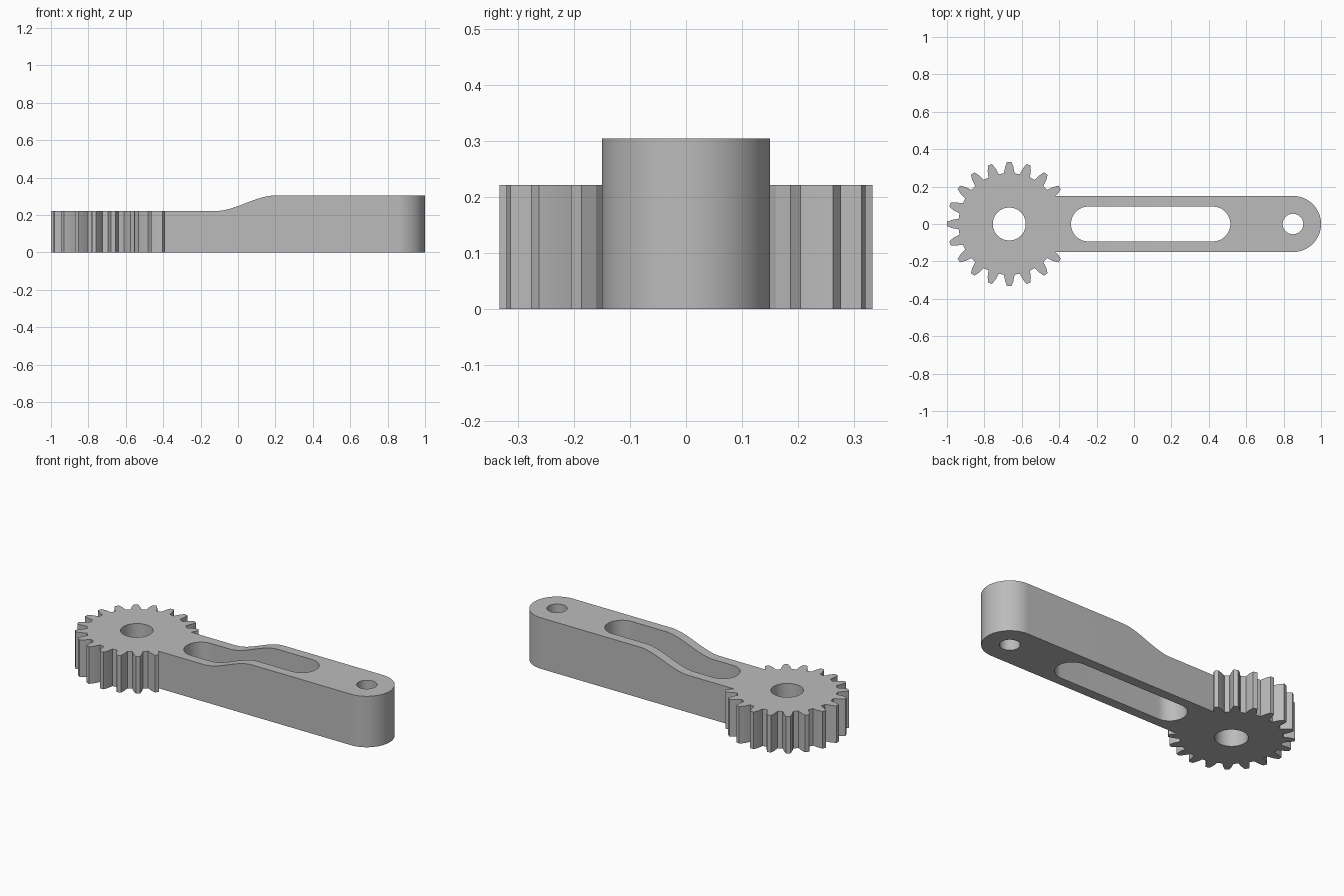
import bpy, bmesh
from math import sin, cos, pi, radians, hypot

cube = bpy.data.objects.get("Cube")
if cube:
    bpy.data.objects.remove(cube)

GEAR_X, HALF_W, END_X = -0.667, 0.15, 0.85
LOW, HIGH = 0.221, 0.304
TEETH, TIP_R, ROOT_R = 20, 0.333, 0.272

grey = bpy.data.materials.new("plain grey")
grey.use_nodes = True
colour = (0.5, 0.5, 0.5, 1)
grey.diffuse_color = colour
grey.node_tree.nodes["Principled BSDF"].inputs["Base Color"].default_value = colour


def prism(name, outline, direction):
    """Extrude a closed outline of 3D points along a direction."""
    bm = bmesh.new()
    face = bm.faces.new([bm.verts.new(p) for p in outline])
    new = bmesh.ops.extrude_face_region(bm, geom=[face])["geom"]
    bmesh.ops.translate(bm, vec=direction,
                        verts=[v for v in new if isinstance(v, bmesh.types.BMVert)])
    bmesh.ops.recalc_face_normals(bm, faces=bm.faces)
    mesh = bpy.data.meshes.new(name)
    bm.to_mesh(mesh)
    bm.free()
    obj = bpy.data.objects.new(name, mesh)
    bpy.context.collection.objects.link(obj)
    mesh.materials.append(grey)
    return obj


def arc(cx, r, start, end, steps):
    angles = [radians(start + (end - start) * i / steps) for i in range(steps + 1)]
    return [(cx + r * cos(a), r * sin(a)) for a in angles]


def gear_points():
    """Counterclockwise tooth outline, from just above the arm round to just below."""
    pts = []
    for t in range(2, TEETH - 1):
        for r, half in ((ROOT_R, -6), (0.305, -4.2), (TIP_R, -2),
                        (TIP_R, 2), (0.305, 4.2), (ROOT_R, 6)):
            a = radians(t * 360 / TEETH + half)
            pts.append((GEAR_X + r * cos(a), r * sin(a)))
    return pts[1:-1]


# Lever: gear outline joined to a straight arm with a round end
join_x = GEAR_X + 0.245
outline = ([(join_x, HALF_W)] + gear_points() + [(join_x, -HALF_W)]
           + arc(END_X, HALF_W, -90, 90, 48))
lever = prism("gear_lever", [(x, y, 0) for x, y in outline], (0, 0, HIGH))

# Cutter that lowers the gear end with a smooth S-shaped step
step = []
for i in range(25):
    t = i / 24
    step.append((-0.12 + 0.32 * t, LOW + (HIGH - LOW) * t * t * (3 - 2 * t)))
# stop just short of the top so that the cut leaves cleanly
step[-1] = (step[-1][0], HIGH + 0.0001)
profile = [(-1.2, LOW)] + step + [(0.2, 0.5), (-1.2, 0.5)]
cutters = [prism("step_cutter", [(x, -0.5, z) for x, z in profile], (0, 1, 0))]


# Bores and slot
def through(name, points):
    cutters.append(prism(name, [(x, y, -0.1) for x, y in points], (0, 0, 0.6)))


through("gear_bore_cutter", arc(GEAR_X, 0.088, 0, 360, 64)[:-1])
through("end_bore_cutter", arc(END_X, 0.055, 0, 360, 48)[:-1])
through("slot_cutter", arc(0.422, 0.093, -90, 90, 32) + arc(-0.244, 0.093, 90, 270, 32))

bpy.context.view_layer.objects.active = lever
for cutter in cutters:
    mod = lever.modifiers.new(cutter.name, "BOOLEAN")
    mod.operation = "DIFFERENCE"
    mod.solver = "EXACT"
    mod.object = cutter
    bpy.ops.object.modifier_apply(modifier=mod.name)
    bpy.data.objects.remove(cutter)

# Smooth the curved walls, keep the edges sharp
bpy.ops.object.select_all(action="DESELECT")
lever.select_set(True)
bpy.ops.object.shade_smooth_by_angle(angle=radians(15))
